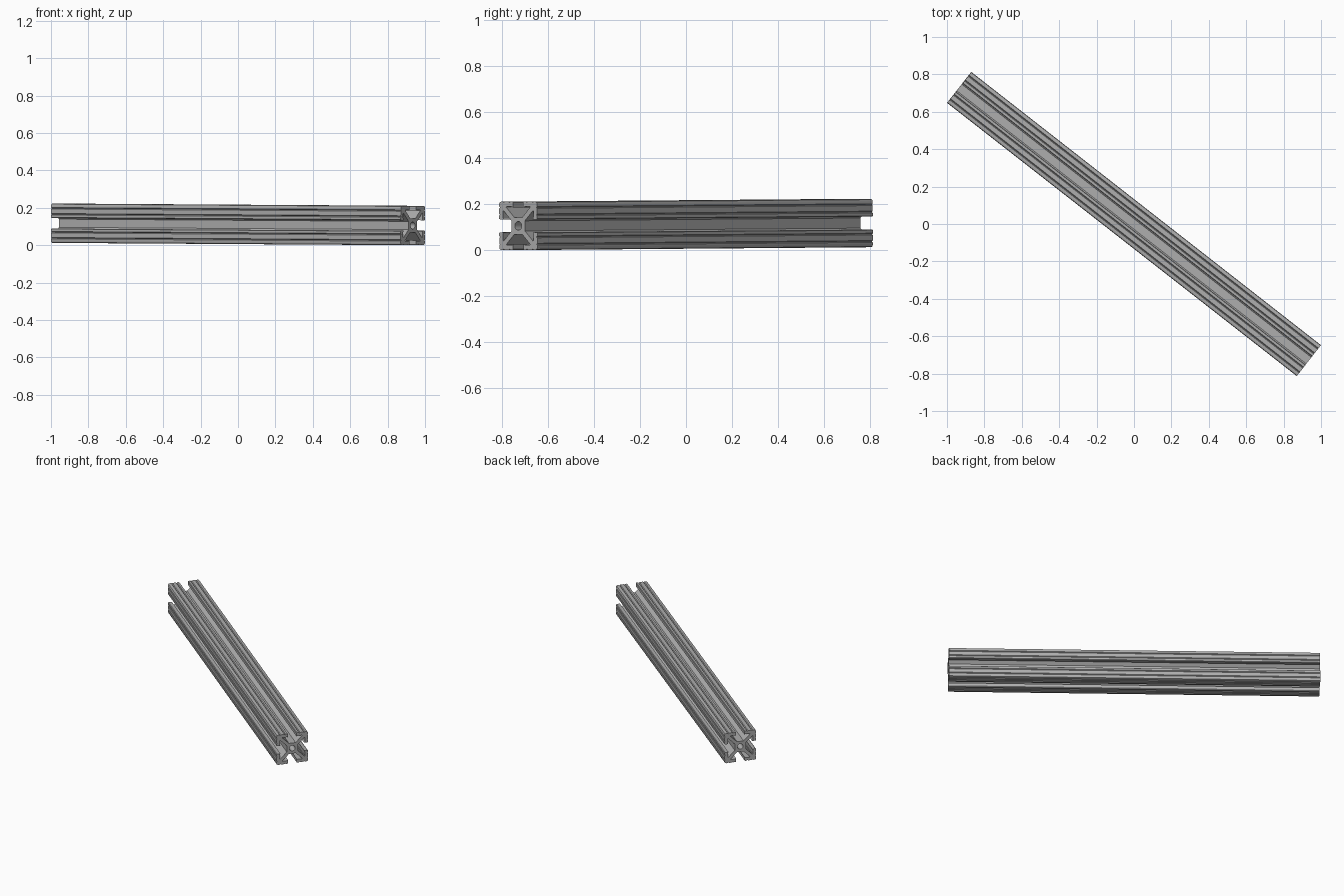
import bpy
import math
from mathutils import Matrix, Vector

cube = bpy.data.objects.get("Cube")
if cube:
    bpy.data.objects.remove(cube, do_unlink=True)

LENGTH = 2.372
HALF = 0.105
BORE = 0.019
HEADING = math.radians(-38)
DROP = 0.012          # height lost from one end to the other

metal = bpy.data.materials.new("brushed aluminium grey")
metal.use_nodes = True
grey = (0.42, 0.42, 0.42, 1)
metal.diffuse_color = grey
metal.node_tree.nodes["Principled BSDF"].inputs["Base Color"].default_value = grey


def groove(u):
    """Small V groove in the outer face."""
    return [(u - 0.004, HALF), (u, HALF - 0.005), (u + 0.004, HALF)]


# One eighth of the section: slot floor, web, lip underside, lip tip, outer face
octant = [(0.022, 0.037), (0.066, 0.081), (0.064, 0.084), (0.034, 0.083),
          (0.028, 0.079), (0.028, 0.101), (0.031, HALF)]
octant += groove(0.048) + groove(0.080)
octant += [(0.095, HALF), (0.102, 0.102)]

# Mirror over the diagonal, then repeat around the four sides
quarter = octant + [(v, u) for u, v in reversed(octant[:-1])]
outline = []
for k in range(4):
    turn = Matrix.Rotation(-k * math.pi / 2, 2)
    outline += [turn @ Vector(p) for p in quarter]
bore = [Vector((math.cos(a), math.sin(a))) * BORE
        for a in (math.tau * i / 24 for i in range(24))]

# Extrude the filled section along its length
curve = bpy.data.curves.new("rail_section", "CURVE")
curve.dimensions = "2D"
curve.fill_mode = "BOTH"
curve.extrude = LENGTH / 2
for loop in (outline, bore):
    spline = curve.splines.new("POLY")
    spline.points.add(len(loop) - 1)
    for point, p in zip(spline.points, loop):
        point.co = (p.x, p.y, 0, 1)
    spline.use_cyclic_u = True
helper = bpy.data.objects.new("section_helper", curve)
bpy.context.collection.objects.link(helper)
bpy.context.view_layer.update()
graph = bpy.context.evaluated_depsgraph_get()
mesh = bpy.data.meshes.new_from_object(helper.evaluated_get(graph))
bpy.data.objects.remove(helper, do_unlink=True)

# Lay the rail diagonally with its slight end-to-end tilt
along = Vector((math.cos(HEADING), math.sin(HEADING), -DROP / LENGTH)).normalized()
across = Vector((-math.sin(HEADING), math.cos(HEADING), 0))
up = along.cross(across)
mesh.transform(Matrix((across, up, along)).transposed().to_4x4())
lowest = min(v.co.z for v in mesh.vertices)
mesh.transform(Matrix.Translation((0, 0, -lowest)))

mesh.materials.clear()
mesh.materials.append(metal)
for face in mesh.polygons:
    face.material_index = 0
    face.use_smooth = False
rail = bpy.data.objects.new("slotted_rail", mesh)
bpy.context.collection.objects.link(rail)

# Round shading inside the bore and crisp edges elsewhere
bpy.context.view_layer.objects.active = rail
rail.select_set(True)
bpy.ops.object.shade_smooth_by_angle(angle=math.radians(25))
